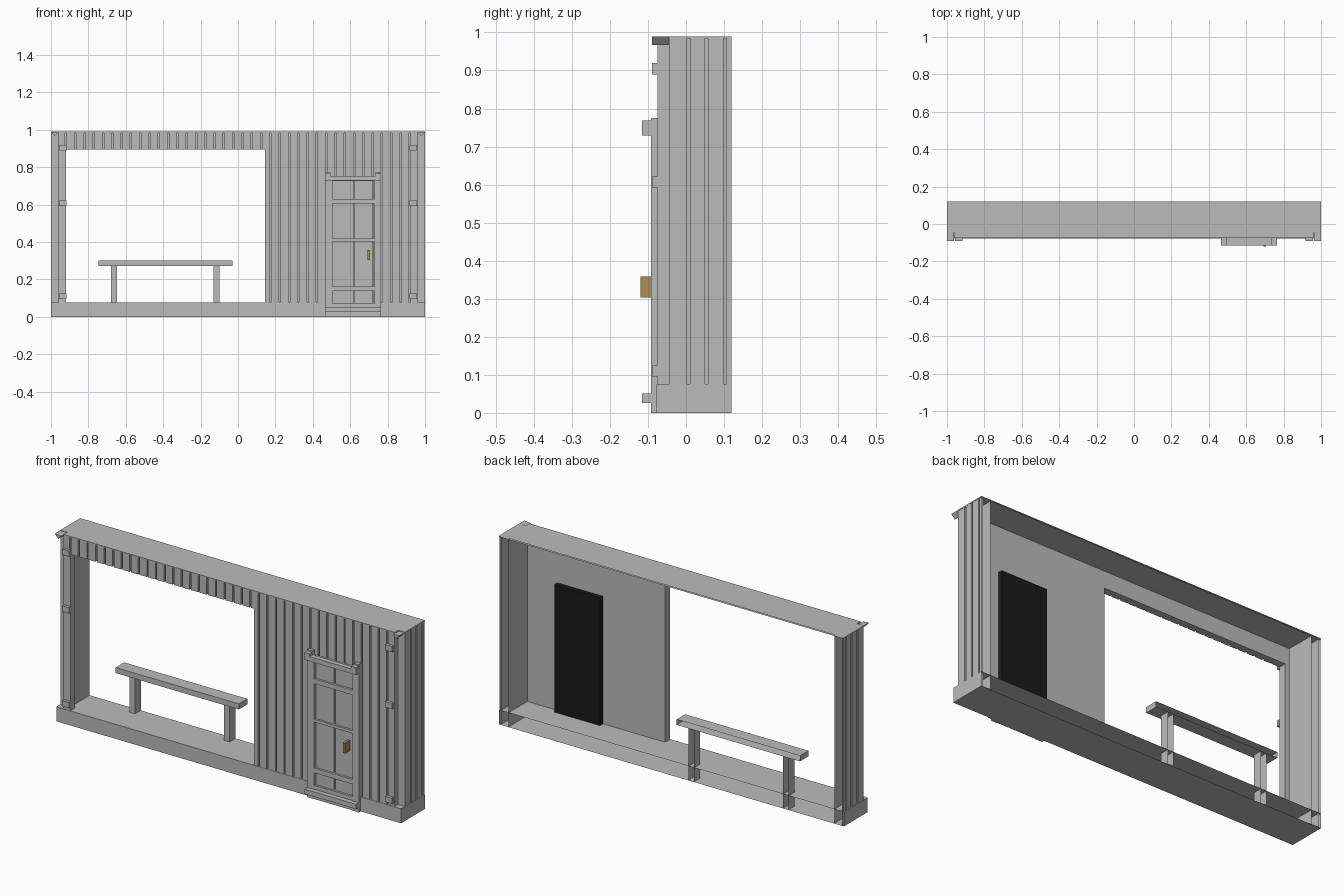
import bpy, bmesh

if "Cube" in bpy.data.objects:
    bpy.data.objects.remove(bpy.data.objects["Cube"])


def material(name, rgb):
    m = bpy.data.materials.new(name)
    m.diffuse_color = (*rgb, 1)
    m.use_nodes = True
    m.node_tree.nodes["Principled BSDF"].inputs["Base Color"].default_value = m.diffuse_color
    return m


GREY = material("grey_paint", (0.5, 0.5, 0.5))
BLACK = material("black_panel", (0.01, 0.01, 0.01))
BRASS = material("brass", (0.42, 0.27, 0.09))

BACK = 0.12      # open section plane at the rear
FRONT = -0.075   # face of the front planks
FLOOR = 0.076
TOP = 0.99
LINTEL = 0.896
PITCH, GAP = 0.0497, 0.008


def add_prism(bm, pts, lo, hi, axis):
    """Extrude a 2D outline along axis y or z."""
    def place(p, d):
        return (p[0], p[1], d) if axis == "z" else (p[0], d, p[1])
    a = [bm.verts.new(place(p, lo)) for p in pts]
    b = [bm.verts.new(place(p, hi)) for p in pts]
    n = len(pts)
    for i in range(n):
        j = (i + 1) % n
        bm.faces.new((a[i], a[j], b[j], b[i]))
    bm.faces.new(a[::-1])
    bm.faces.new(b)


def make(name, boxes=(), prisms=(), mat=GREY):
    """Join boxes (x0, x1, y0, y1, z0, z1) and prisms; the rear plane stays open."""
    bm = bmesh.new()
    for x0, x1, y0, y1, z0, z1 in boxes:
        add_prism(bm, [(x0, y0), (x1, y0), (x1, y1), (x0, y1)], z0, z1, "z")
    for p in prisms:
        add_prism(bm, *p)
    bmesh.ops.recalc_face_normals(bm, faces=bm.faces)
    rear = [f for f in bm.faces if all(abs(v.co.y - BACK) < 1e-5 for v in f.verts)]
    bmesh.ops.delete(bm, geom=rear, context="FACES")
    me = bpy.data.meshes.new(name)
    bm.to_mesh(me)
    bm.free()
    me.materials.append(mat)
    ob = bpy.data.objects.new(name, me)
    bpy.context.collection.objects.link(ob)
    return ob


def spans(lo, hi, first, pitch):
    """Plank intervals between lo and hi, with gaps centred on first + k * pitch."""
    cuts = [first + k * pitch for k in range(60)]
    cuts = [c for c in cuts if lo + 0.006 < c < hi - 0.006]
    starts = [lo] + [c + GAP / 2 for c in cuts]
    ends = [c - GAP / 2 for c in cuts] + [hi]
    return list(zip(starts, ends))


# Base and roof
make("base", [(-1, 1, FRONT - 0.002, BACK, 0, FLOOR)])
roof = [(-0.96, FRONT), (0.96, FRONT), (0.96, -0.045), (1, -0.045),
        (1, BACK), (-1, BACK), (-1, -0.045), (-0.96, -0.045)]
make("roof", prisms=[(roof, TOP - 0.006, TOP, "z")])

# Front wall, with backing sheets behind vertical planks
SHEET = -0.063
for name, x0, x1, z0, z1 in (("lintel", -0.96, 0.96, LINTEL, TOP - 0.003),
                             ("front_wall", 0.145, 0.96, FLOOR, LINTEL),
                             ("left_front_post", -0.96, -0.92, FLOOR, LINTEL)):
    boxes = [(x0, x1, SHEET, -0.035, z0, z1)]
    boxes += [(a, b, FRONT, SHEET, z0, z1) for a, b in spans(x0, x1, -0.92, PITCH)]
    make(name, boxes)

# Side walls, corner brackets and hinges
for side, s in (("left", -1), ("right", 1)):
    def mir(a, b):
        return sorted((s * a, s * b))
    boxes = [(*mir(0.945, 0.99), -0.045, BACK, 0.002, TOP - 0.003)]
    boxes += [(*mir(0.99, 0.999), a, b, FLOOR, TOP - 0.003)
              for a, b in spans(-0.045, BACK, -0.042 + 0.048, 0.048)]
    make(side + "_side_wall", boxes)
    make(side + "_corner_bracket", prisms=[
        ([(s * 1.0, 0.989), (s * 0.98, 0.967), (s * 0.963, 0.985)], -0.09, -0.043, "y")])
    make(side + "_hinges", [(*mir(0.917, 0.957), -0.09, FRONT, z - 0.015, z + 0.015)
                            for z in (0.11, 0.607, 0.905)])

# Bench: seat plank and two legs running down through the floor
make("bench_seat", [(-0.745, -0.03, 0.05, BACK, 0.273, 0.302)])
make("bench_legs", [(x, x + 0.032, 0.072, BACK, 0.002, 0.273) for x in (-0.68, -0.131)])

# Door: stiles, cross bars, thick outer rails, twin panels
make("door_stiles", [(0.465, 0.505, -0.092, FRONT, 0, 0.752),
                     (0.73, 0.765, -0.092, FRONT, 0, 0.752),
                     (0.465, 0.495, -0.092, FRONT, 0.752, 0.775),
                     (0.735, 0.765, -0.092, FRONT, 0.752, 0.775)])
make("door_cross_bars", [(0.505, 0.73, -0.09, FRONT, a, b) for a, b in
                         ((0.0, 0.072), (0.137, 0.162), (0.403, 0.418),
                          (0.605, 0.63), (0.727, 0.75))])
make("door_rails", [(0.465, 0.765, -0.115, -0.09, z, z + 0.025) for z in (0.026, 0.729)])
make("door_rail_clamps", [(x, x + 0.028, -0.115, -0.09, 0.754, 0.768)
                          for x in (0.466, 0.736)])
make("door_panels", [(a, b, -0.079, FRONT, 0.072, 0.727)
                     for a, b in ((0.512, 0.611), (0.62, 0.722))])
make("door_handle", [(0.692, 0.706, -0.12, -0.079, 0.303, 0.358)], mat=BRASS)

# Dark panel on the inner face of the wall
make("inner_door_panel", [(0.505, 0.77, -0.035, -0.01, FLOOR, 0.745)], mat=BLACK)
